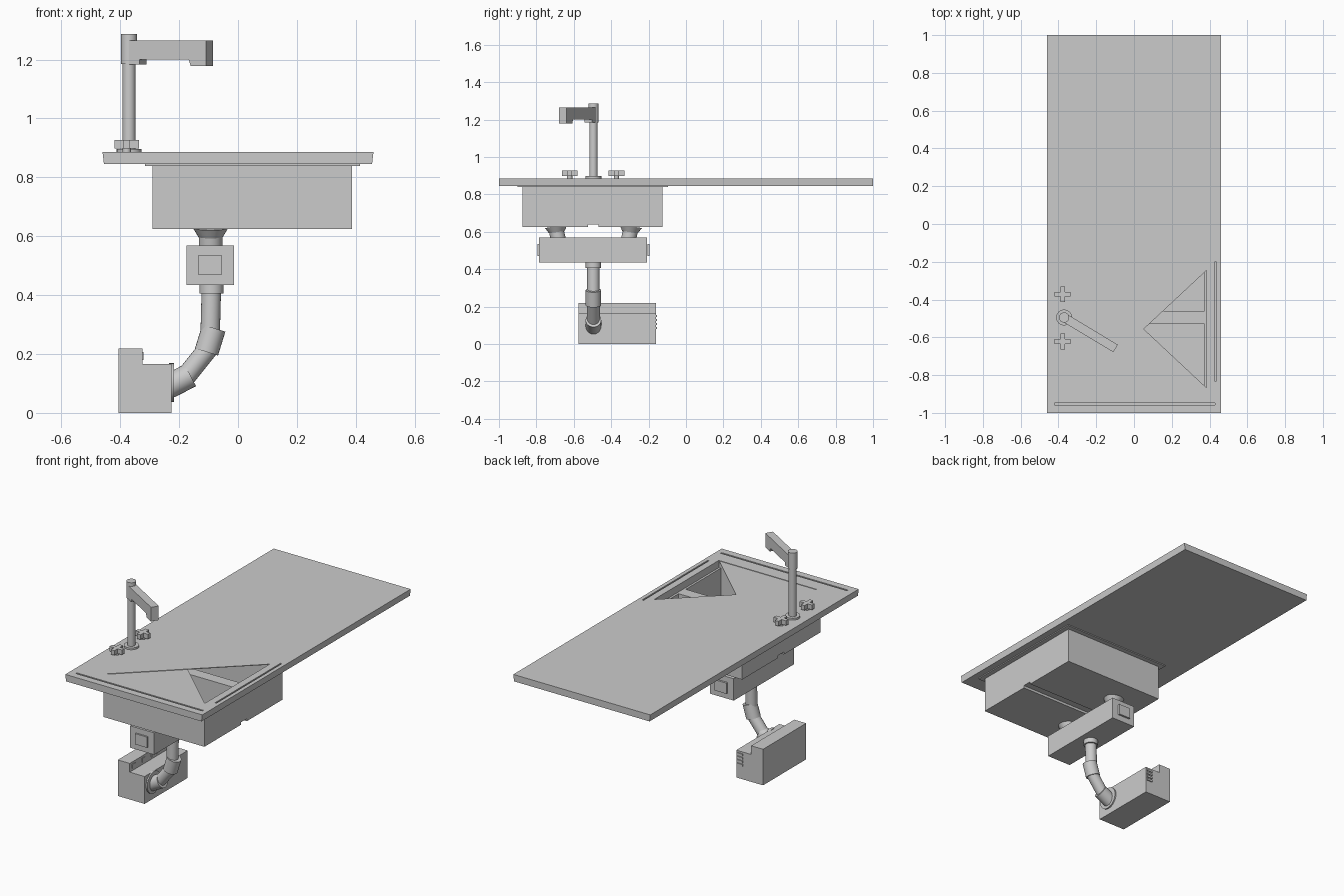
import bpy, bmesh, math
from mathutils import Vector

if "Cube" in bpy.data.objects:
    bpy.data.objects.remove(bpy.data.objects["Cube"])


def finish(bm, name):
    bmesh.ops.recalc_face_normals(bm, faces=bm.faces)
    me = bpy.data.meshes.new(name)
    bm.to_mesh(me)
    bm.free()
    ob = bpy.data.objects.new(name, me)
    bpy.context.collection.objects.link(ob)
    return ob


def prism(name, pts, vec):
    """Extrude a closed polygon of 3D points along vec."""
    bm = bmesh.new()
    face = bm.faces.new([bm.verts.new(p) for p in pts])
    new = bmesh.ops.extrude_face_region(bm, geom=[face], use_keep_orig=True)
    bmesh.ops.translate(bm, vec=Vector(vec),
                        verts=[v for v in new["geom"] if isinstance(v, bmesh.types.BMVert)])
    return finish(bm, name)


def box(name, x0, x1, y0, y1, z0, z1):
    return prism(name, [(x0, y0, z0), (x1, y0, z0), (x1, y1, z0), (x0, y1, z0)], (0, 0, z1 - z0))


def tube(name, a, b, r1, r2=None, n=24):
    """Cylinder or cone from point a to point b."""
    a, b = Vector(a), Vector(b)
    bm = bmesh.new()
    bmesh.ops.create_cone(bm, cap_ends=True, segments=n, radius1=r1,
                          radius2=r1 if r2 is None else r2, depth=(b - a).length)
    rot = Vector((0, 0, 1)).rotation_difference(b - a).to_matrix()
    for v in bm.verts:
        v.co = rot @ v.co + (a + b) / 2
    ob = finish(bm, name)
    activate(ob)
    bpy.ops.object.shade_smooth_by_angle(angle=math.radians(35))
    return ob


def activate(ob):
    bpy.ops.object.select_all(action='DESELECT')
    ob.select_set(True)
    bpy.context.view_layer.objects.active = ob


def cut(ob, *ranges):
    for r in ranges:
        c = box("cutter", *r)
        m = ob.modifiers.new("cut", 'BOOLEAN')
        m.operation, m.solver, m.object = 'DIFFERENCE', 'EXACT', c
        activate(ob)
        bpy.ops.object.modifier_apply(modifier=m.name)
        bpy.data.objects.remove(c)


# Countertop with sink opening and two drain grooves
TOP = 0.886
counter = box("countertop", -0.46, 0.46, -1, 1, 0.845, TOP)
for v in counter.data.vertices:
    if v.co.z < 0.86:
        v.co.x *= 0.99
opening = (-0.28, 0.385, -0.865, -0.135, 0.8, 0.95)
cut(counter, opening,
    (-0.42, 0.43, -0.957, -0.947, TOP - 0.012, 0.95),
    (0.427, 0.436, -0.83, -0.2, TOP - 0.012, 0.95))

# Thin cover panels leaving a triangular opening
prism("sink_cover_main", [(-0.285, -0.87, TOP), (0.39, -0.24, TOP), (0.39, -0.13, TOP),
                          (-0.285, -0.13, TOP)], (0, 0, -0.004))
prism("sink_cover_front", [(-0.285, -0.868, TOP - .003), (0.385, -0.868, TOP - .003),
                           (0.045, -0.55, TOP - .003)], (0, 0, -0.004))

# Rim under the counter and the double bowl
rim = box("sink_rim", -0.315, 0.415, -0.9, -0.095, 0.839, 0.846)
cut(rim, opening)
bowl = box("double_bowl", -0.29, 0.387, -0.875, -0.125, 0.625, 0.842)
cut(bowl,
    (-0.28, 0.372, -0.865, -0.53, 0.634, 0.9),
    (-0.28, 0.372, -0.46, -0.135, 0.634, 0.9),
    (-0.4, 0.5, -0.525, -0.468, 0.6, 0.64))

# Drains, mirrored about the trap centre
CX, CY = -0.093, -0.495
for s, side in ((-1, "front"), (1, "back")):
    y = CY + s * 0.2
    tube(side + "_drain_ring", (CX, y, 0.636), (CX, y, 0.633), 0.05)
    tube(side + "_drain_cone", (CX, y, 0.628), (CX, y - s * 0.004, 0.598), 0.06, 0.042)
    tube(side + "_drain_pipe", (CX, y, 0.615), (CX, y - s * 0.012, 0.56), 0.04)
    end = CY + s * 0.288
    box(side + "_trap_panel", -0.135, -0.055, end, end + s * 0.012, 0.47, 0.535)

# Trap box below the bowls
box("trap_box", -0.175, -0.014, -0.785, -0.208, 0.435, 0.568)

# Waste pipe with collars down to the pump
P = [(-0.09, CY, 0.44), (-0.09, CY, 0.405), (-0.079, CY, 0.285), (-0.107, CY, 0.207),
     (-0.17, CY, 0.125), (-0.222, CY, 0.097)]
tube("pipe_top_collar", P[0], P[1], 0.041)
tube("pipe_upper", P[0], (-0.095, CY, 0.25), 0.033)
tube("pipe_elbow_collar", (-0.082, CY, 0.288), P[3], 0.041)
tube("pipe_lower", (-0.1, CY, 0.22), (-0.18, CY, 0.12), 0.034)
tube("pipe_end_collar", (-0.162, CY, 0.128), (-0.235, CY, 0.09), 0.042)
tube("pump_flange", (-0.235, CY, 0.103), (-0.217, CY, 0.103), 0.066, n=32)

# Stepped pump housing with buttons and side fins
prism("pump_housing", [(-0.405, -0.575, 0), (-0.225, -0.575, 0), (-0.225, -0.575, 0.166),
                       (-0.325, -0.575, 0.166), (-0.325, -0.575, 0.219),
                       (-0.405, -0.575, 0.219)], (0, 0.414, 0))
for i, y in enumerate((-0.54, -0.445, -0.355, -0.305)):
    box(f"pump_button_{i}", -0.33, -0.321, y - 0.014, y + 0.014, 0.18, 0.206)
for i in range(4):
    z = 0.08 + i * 0.021
    box(f"pump_fin_{i}", -0.27, -0.23, -0.165, -0.155, z, z + 0.012)

# Tap column
TX, TY = -0.37, -0.495
tube("tap_base", (TX, TY, TOP - 0.005), (TX, TY, 0.897), 0.042)
tube("tap_column", (TX, TY, 0.89), (TX, TY, 1.2), 0.022)
tube("tap_head", (TX, TY, 1.185), (TX, TY, 1.286), 0.027)

# Spout: side profile extruded along its width
d = Vector((math.cos(math.radians(-31)), math.sin(math.radians(-31)), 0))
n = Vector((-d.y, d.x, 0)) * 0.046
profile = [(0, 1.2), (0, 1.264), (0.318, 1.264), (0.318, 1.178), (0.258, 1.178), (0.25, 1.2),
           (0.055, 1.2), (0.055, 1.183), (0, 1.183)]
prism("tap_spout", [Vector((TX, TY, z)) + d * t - n / 2 for t, z in profile[1:]], n)

# Cross handles
for y, side in ((-0.372, "back"), (-0.622, "front")):
    x = -0.378
    tube(side + "_handle_stem", (x, y, TOP - 0.005), (x, y, 0.91), 0.014)
    a, b = 0.042, 0.012
    quarter = [(a, -b), (a, b), (b, b)]
    pts = []
    for k in range(4):
        c, s = round(math.cos(k * math.pi / 2)), round(math.sin(k * math.pi / 2))
        pts += [(x + c * u - s * v, y + s * u + c * v, 0.898) for u, v in quarter]
    prism(side + "_handle_cross", pts, (0, 0, 0.029))
